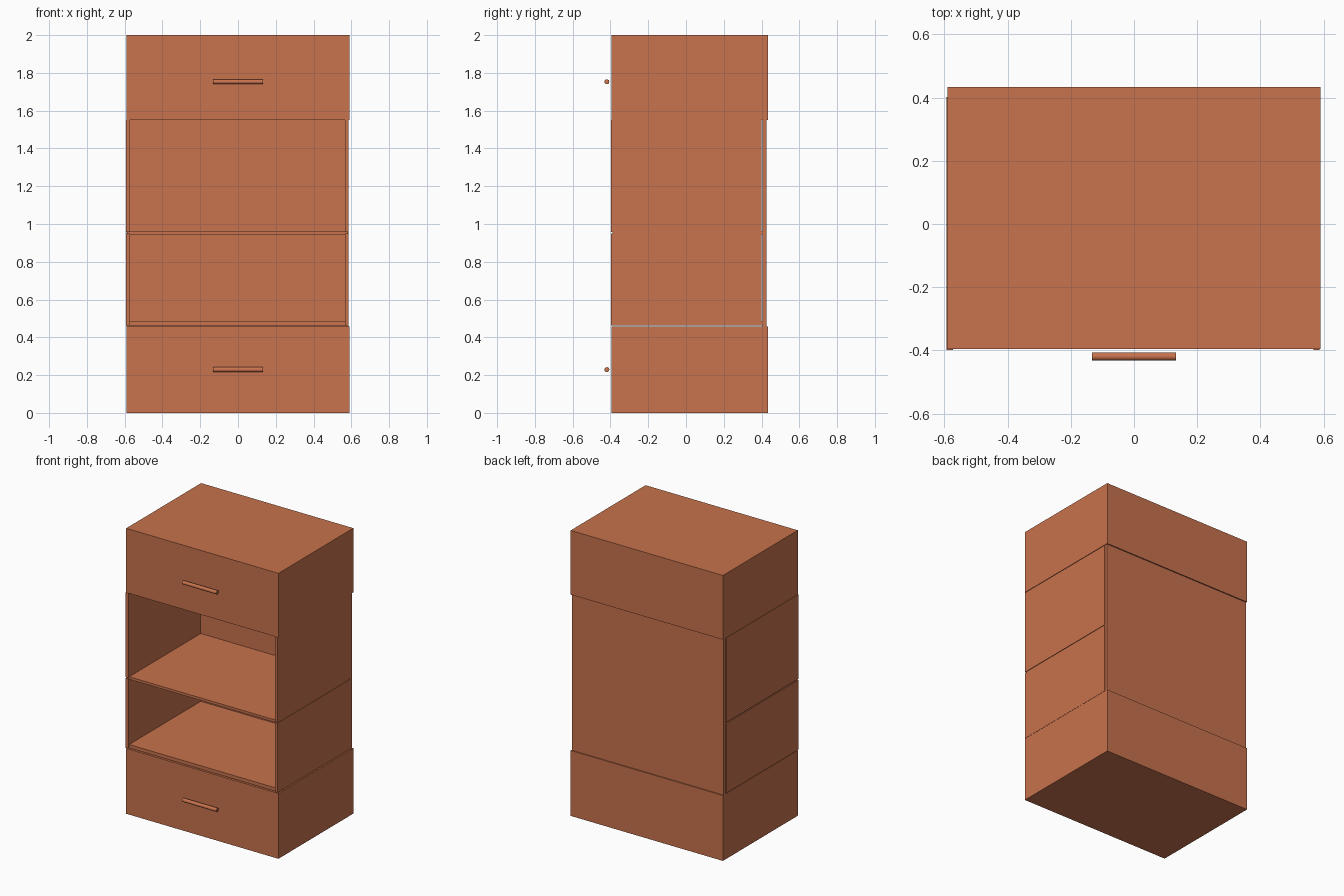
import bpy
import math

old = bpy.data.objects.get("Cube")
if old:
    bpy.data.objects.remove(old, do_unlink=True)

# Single terracotta finish
COLOR = (0.58, 0.17, 0.075, 1.0)
finish = bpy.data.materials.new("terracotta")
finish.use_nodes = True
finish.diffuse_color = COLOR
finish.node_tree.nodes["Principled BSDF"].inputs["Base Color"].default_value = COLOR


def box(name, x, y, z):
    """Axis-aligned board given by its (min, max) on each axis."""
    spans = (x, y, z)
    bpy.ops.mesh.primitive_cube_add(size=1)
    ob = bpy.context.object
    ob.name = name
    ob.location = [(a + b) / 2 for a, b in spans]
    ob.scale = [b - a for a, b in spans]
    ob.data.materials.append(finish)
    return ob


def handle(name, z):
    """Round bar in front of a drawer."""
    bpy.ops.mesh.primitive_cylinder_add(
        vertices=24, radius=0.013, depth=0.267,
        location=(0, -0.419, z), rotation=(0, math.pi / 2, 0))
    ob = bpy.context.object
    ob.name = name
    ob.data.materials.append(finish)
    bpy.ops.object.shade_smooth_by_angle()


WIDTH = (-0.59, 0.59)
DEPTH = (-0.395, 0.434)

# Closed drawer blocks with their handles
for label, z, grip in (("lower", (0, 0.458), 0.229), ("upper", (1.55, 2), 1.753)):
    box(label + "_drawer", WIDTH, DEPTH, z)
    handle(label + "_handle", grip)

# Two stacked open compartments: sides, floor and back
for label, bottom, top, floor in (
        ("lower", 0.463, 0.95, (0.463, 0.487)),
        ("upper", 0.958, 1.55, (0.944, 0.962))):
    box(label + "_right_side", (-0.593, -0.572), (-0.398, 0.401), (bottom, top))
    box(label + "_left_side", (0.567, 0.586), (-0.398, 0.401), (bottom, top))
    box(label + "_floor", (-0.585, 0.582), (-0.388, 0.405), floor)
box("back_panel", (-0.589, 0.586), (0.405, 0.426), (0.458, 1.55))
